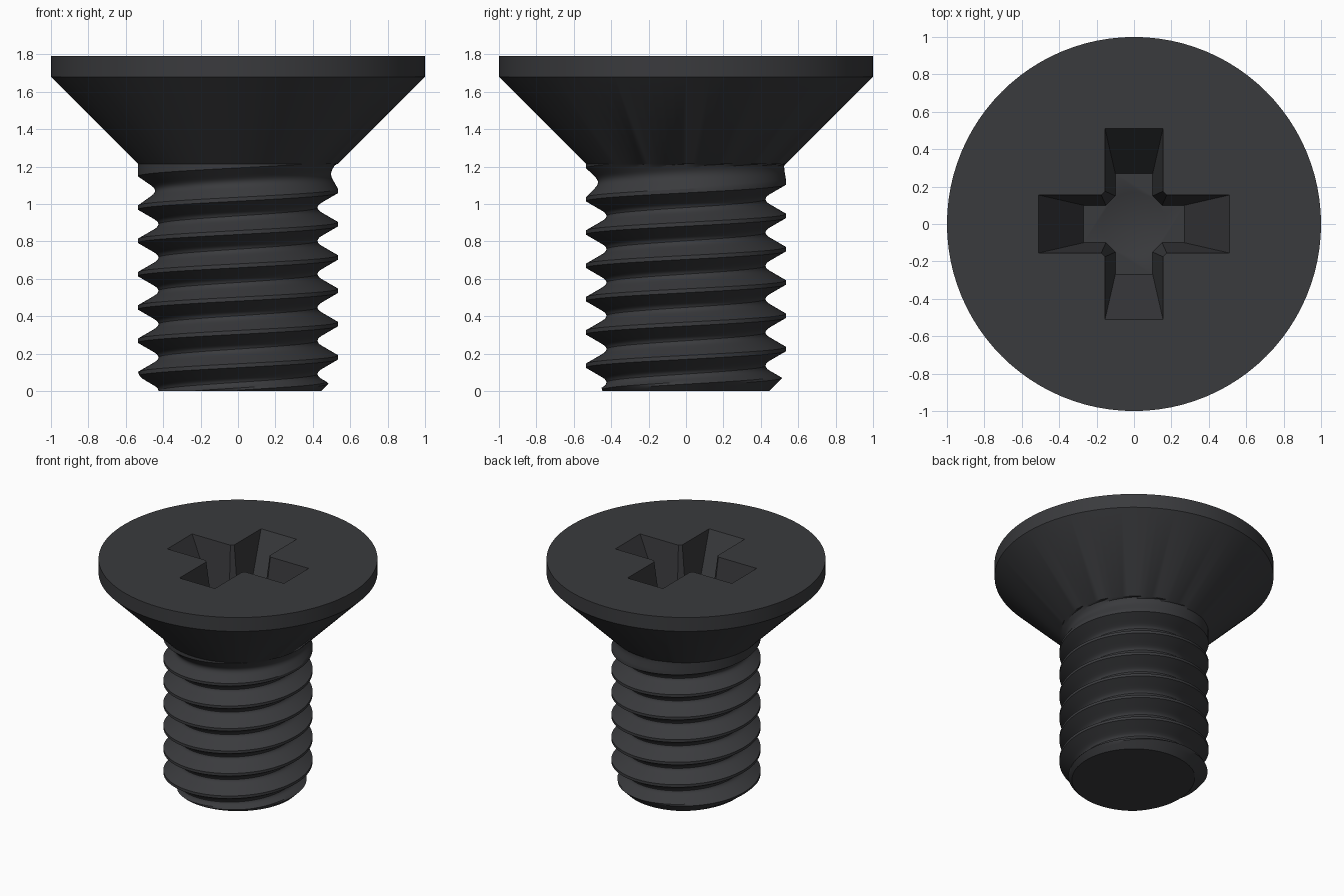
import bpy, bmesh
from math import sin, cos, pi, floor

if "Cube" in bpy.data.objects:
    bpy.data.objects.remove(bpy.data.objects["Cube"])

TOP, RIM_Z, NECK_Z = 1.79, 1.68, 1.215      # head top, rim underside, cone/shaft joint
MAJOR, MINOR, PITCH, CREST_Z = 0.535, 0.425, 0.178, 0.002
STEPS = 96

mat = bpy.data.materials.new("dark_steel")
mat.diffuse_color = (0.042, 0.043, 0.047, 1)
mat.use_nodes = True
mat.node_tree.nodes["Principled BSDF"].inputs["Base Color"].default_value = mat.diffuse_color


def make_object(name, bm):
    bmesh.ops.recalc_face_normals(bm, faces=bm.faces)
    mesh = bpy.data.meshes.new(name)
    bm.to_mesh(mesh)
    bm.free()
    mesh.materials.append(mat)
    obj = bpy.data.objects.new(name, mesh)
    bpy.context.collection.objects.link(obj)
    return obj


def thread_radius(z, turn):
    """Radius of the threaded shaft at height z; turn is the angle in revolutions."""
    if z >= NECK_Z:
        return MAJOR
    u = (z - CREST_Z) / PITCH - turn
    k = floor(u)
    d = abs(u - k - 0.5) * PITCH
    r = MINOR + (d * d * 1.732 / 0.06 if d < 0.03 else 1.732 * (d - 0.015))
    depth = max(0, MAJOR - r)
    # the groove fades out under the head
    groove_z = CREST_Z + PITCH * (k + 0.5 + turn)
    depth *= min(1, max(0, (1.22 - groove_z) / 0.18))
    return min(MAJOR - depth, 0.445 + z)     # end chamfer


# Screw body: helical thread columns carried on up into the countersunk head
offsets = [-0.0785, -0.066, -0.054, -0.042, -0.03, -0.02, -0.01, 0,
           0.01, 0.02, 0.03, 0.042, 0.054, 0.066, 0.0785]
bm = bmesh.new()
columns = []
for i in range(STEPS + 1):
    turn = i / STEPS
    a = 2 * pi * turn
    pts = []
    for k in range(-2, 8):
        for o in offsets:
            z = CREST_Z + PITCH * (k + 0.5 + turn) + o
            z = min(NECK_Z, max(0, z))
            pts.append((thread_radius(z, turn), z))
    pts += [(MAJOR, NECK_Z), (1, RIM_Z), (1, TOP)]
    columns.append([bm.verts.new((r * cos(a), r * sin(a), z)) for r, z in pts])
for c, d in zip(columns, columns[1:]):
    for j in range(len(c) - 1):
        bm.faces.new((c[j], d[j], d[j + 1], c[j + 1]))
bmesh.ops.remove_doubles(bm, verts=bm.verts, dist=0.0001)
# flat end caps
bmesh.ops.holes_fill(bm, edges=[e for e in bm.edges if e.is_boundary], sides=0)
screw = make_object("countersunk_screw", bm)


# Cross recess cutter: tapered cross with chamfered inner corners
def cross_ring(bm, length, half, inner, z):
    ring = []
    for q in range(4):
        c, s = cos(q * pi / 2), sin(q * pi / 2)
        for x, y in ((inner, -half), (length, -half), (length, half), (inner, half)):
            ring.append(bm.verts.new((x * c - y * s, x * s + y * c, z)))
    return ring


FLOOR = TOP - 0.48
bm = bmesh.new()
low = cross_ring(bm, 0.27, 0.10, 0.15, FLOOR)
high = cross_ring(bm, 0.56, 0.1665, 0.18, TOP + 0.10)
# keep the outline exact where it meets the head's top
mid = cross_ring(bm, 0.51, 0.155, 0.175, TOP)
for a, b in ((low, mid), (mid, high)):
    for j in range(16):
        n = (j + 1) % 16
        bm.faces.new((a[j], a[n], b[n], b[j]))
bm.faces.new(low)
bm.faces.new(high)
cross = make_object("cross_cutter", bm)

# Conical drill point in the recess floor
bm = bmesh.new()
rings = [[bm.verts.new((0.17 * cos(2 * pi * i / 48), 0.17 * sin(2 * pi * i / 48), z))
          for i in range(48)] for z in (FLOOR, FLOOR + 0.05)]
tip = bm.verts.new((0, 0, FLOOR - 0.09))
for i in range(48):
    n = (i + 1) % 48
    bm.faces.new((rings[0][i], rings[0][n], rings[1][n], rings[1][i]))
    bm.faces.new((tip, rings[0][n], rings[0][i]))
bm.faces.new(rings[1])
point = make_object("point_cutter", bm)

# Cut the recess
bpy.context.view_layer.objects.active = screw
for cutter in (cross, point):
    cutter.hide_render = True
    mod = screw.modifiers.new("recess", 'BOOLEAN')
    mod.operation = 'DIFFERENCE'
    mod.solver = 'EXACT'
    mod.object = cutter
    bpy.ops.object.modifier_apply(modifier=mod.name)
    bpy.data.objects.remove(cutter)

bpy.ops.object.select_all(action='DESELECT')
screw.select_set(True)
bpy.ops.object.shade_smooth_by_angle(angle=0.5)
